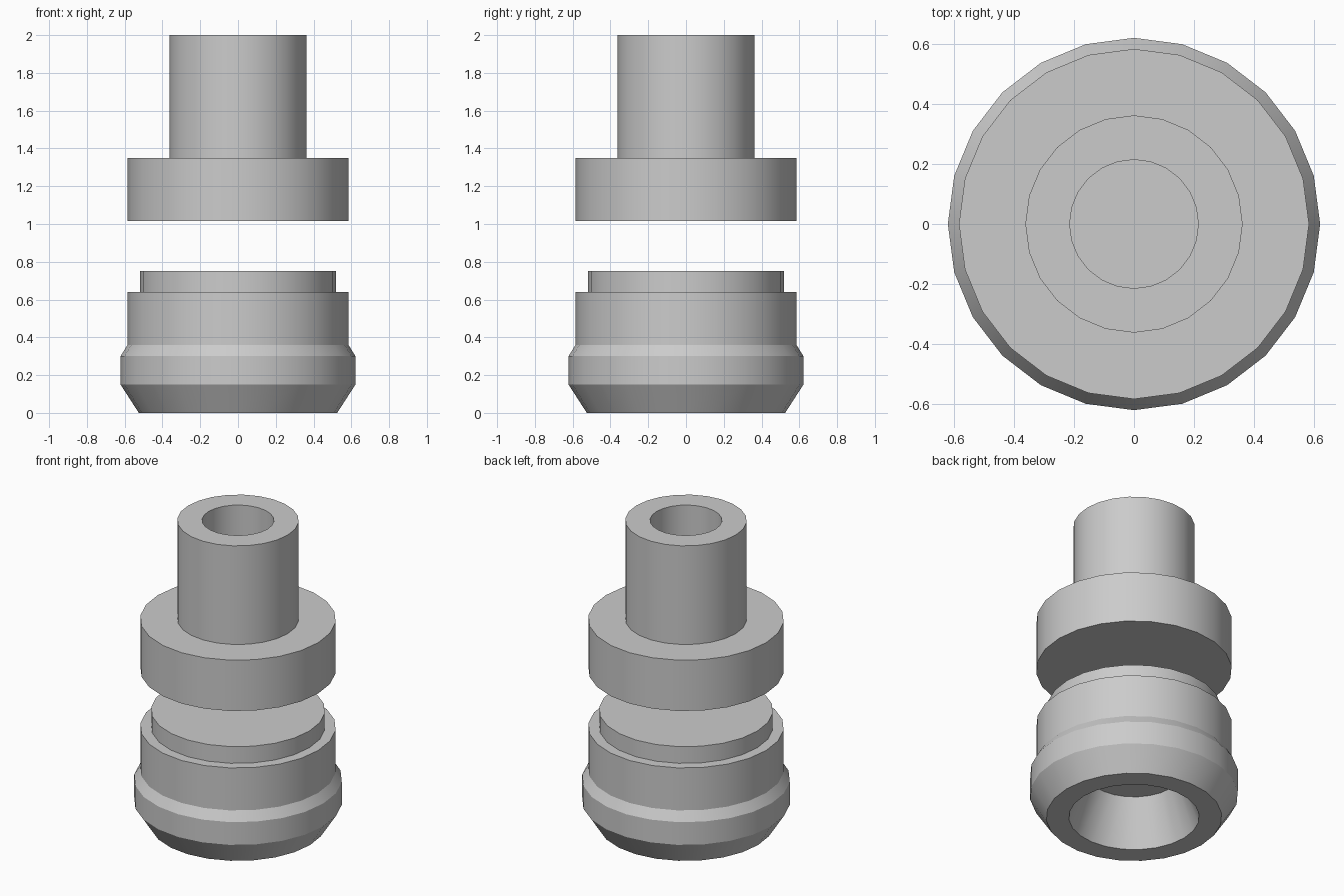
import bpy, bmesh, math

cube = bpy.data.objects.get("Cube")
if cube:
    bpy.data.objects.remove(cube, do_unlink=True)

SIDES = 24

grey = bpy.data.materials.new("plain grey")
grey.use_nodes = True
grey.diffuse_color = (0.6, 0.6, 0.6, 1)
grey.node_tree.nodes["Principled BSDF"].inputs["Base Color"].default_value = (0.6, 0.6, 0.6, 1)


def lathe(name, profile):
    """Turn (radius, height) points round the z axis; radius 0 ends become discs."""
    bm = bmesh.new()
    rings = []
    for r, z in profile:
        if r == 0:
            continue
        rings.append([bm.verts.new((r * math.cos(a), r * math.sin(a), z))
                      for a in (math.tau * i / SIDES for i in range(SIDES))])
    for low, high in zip(rings, rings[1:]):
        for i in range(SIDES):
            j = (i + 1) % SIDES
            bm.faces.new((low[i], low[j], high[j], high[i]))
    bm.faces.new(rings[0])
    bm.faces.new(rings[-1])
    bmesh.ops.recalc_face_normals(bm, faces=bm.faces)
    mesh = bpy.data.meshes.new(name)
    bm.to_mesh(mesh)
    bm.free()
    mesh.materials.append(grey)
    obj = bpy.data.objects.new(name, mesh)
    bpy.context.collection.objects.link(obj)
    return obj


# Hollow lower body: socket roof, tapered socket, foot, collar, barrel, raised lid
lower_body = lathe("lower_body", [
    (0, 0.30), (0.28, 0.30), (0.39, 0), (0.525, 0), (0.622, 0.15), (0.622, 0.30),
    (0.585, 0.36), (0.585, 0.64), (0.52, 0.64), (0.52, 0.75), (0, 0.75)])

# Upper body: flange with a stem, bored from the top down to the flange
upper_body = lathe("upper_body", [
    (0, 1.015), (0.585, 1.015), (0.585, 1.35), (0.363, 1.35), (0.363, 2),
    (0.215, 2), (0.215, 1.35), (0, 1.35)])

# Smooth the turned sides, keeping the rims sharp
bpy.ops.object.select_all(action="DESELECT")
for obj in (lower_body, upper_body):
    obj.select_set(True)
bpy.context.view_layer.objects.active = lower_body
bpy.ops.object.shade_smooth_by_angle(angle=math.radians(30))
